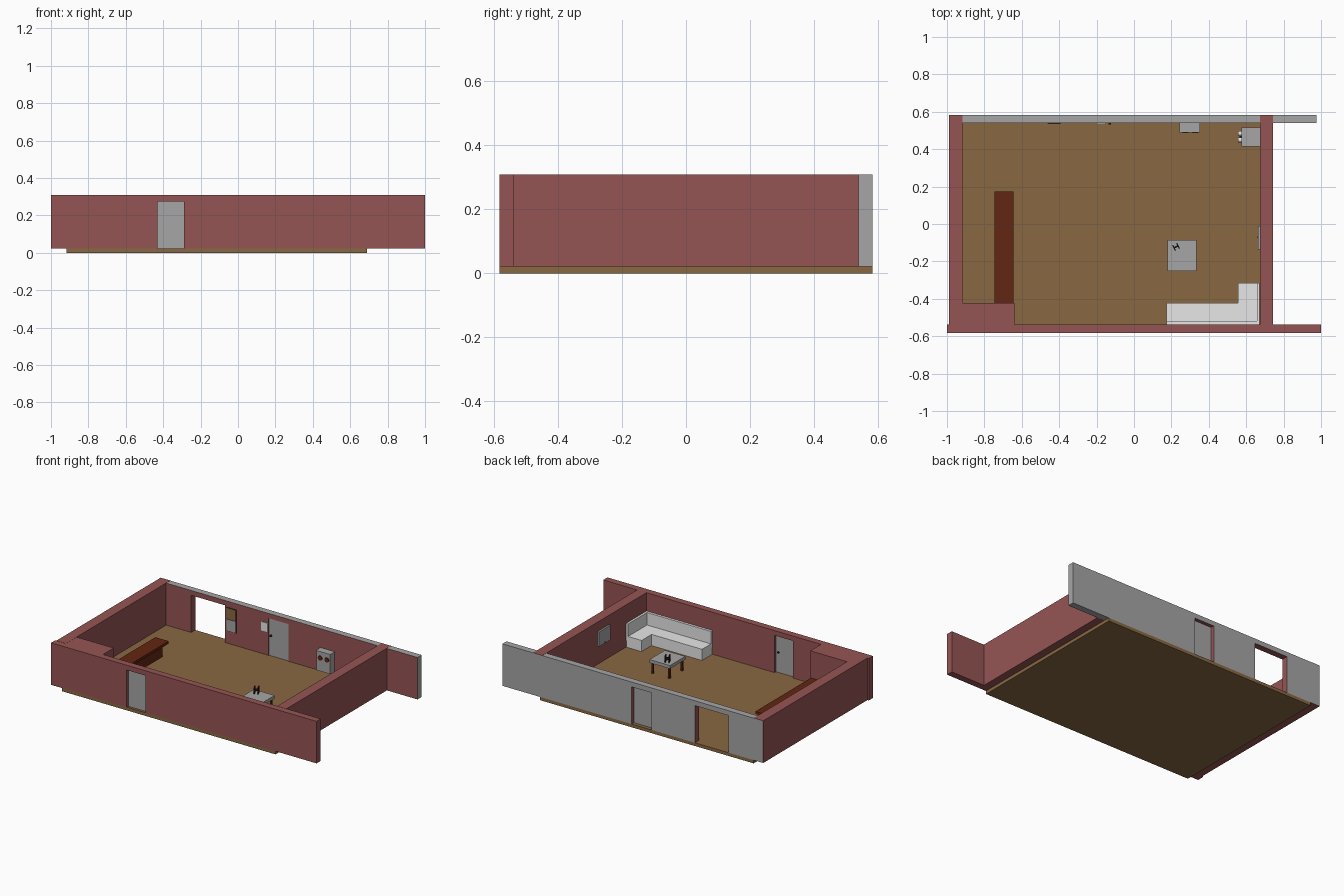
import bpy, bmesh, math
from mathutils import Matrix, Vector

if "Cube" in bpy.data.objects:
    bpy.data.objects.remove(bpy.data.objects["Cube"])


def material(name, r, g, b):
    m = bpy.data.materials.new(name)
    m.diffuse_color = (r, g, b, 1)
    m.use_nodes = True
    m.node_tree.nodes["Principled BSDF"].inputs["Base Color"].default_value = m.diffuse_color
    return m


RED = material("brick red", 0.30, 0.09, 0.088)
GREY = material("mid grey", 0.38, 0.38, 0.38)
FLOOR = material("floor brown", 0.25, 0.14, 0.054)
WOOD = material("dark red wood", 0.125, 0.019, 0.006)
WHITE = material("off white", 0.8, 0.8, 0.8)
DARK = material("dark brown", 0.03, 0.012, 0.008)

F = 0.022    # floor top
TOP = 0.308  # wall top


def finish(name, bm, *mats):
    bmesh.ops.recalc_face_normals(bm, faces=bm.faces)
    me = bpy.data.meshes.new(name)
    bm.to_mesh(me)
    bm.free()
    for m in mats:
        me.materials.append(m)
    ob = bpy.data.objects.new(name, me)
    bpy.context.collection.objects.link(ob)
    return ob


def box(name, x, y, z, mat):
    bm = bmesh.new()
    size = Vector((x[1] - x[0], y[1] - y[0], z[1] - z[0]))
    mid = Vector((x[0] + x[1], y[0] + y[1], z[0] + z[1])) / 2
    bmesh.ops.create_cube(bm, size=1, matrix=Matrix.Translation(mid) @ Matrix.Diagonal(size).to_4x4())
    return finish(name, bm, mat)


def prism(name, outline, axis, a, b, *mats, rule=None):
    """Extrude a 2D outline along y (outline in x,z) or z (outline in x,y)."""
    bm = bmesh.new()
    put = (lambda p: (p[0], a, p[1])) if axis == 'y' else (lambda p: (p[0], p[1], a))
    face = bm.faces.new([bm.verts.new(put(p)) for p in outline])
    out = bmesh.ops.extrude_face_region(bm, geom=[face], use_keep_orig=True)
    move = (0, b - a, 0) if axis == 'y' else (0, 0, b - a)
    bmesh.ops.translate(bm, vec=move, verts=[v for v in out["geom"] if isinstance(v, bmesh.types.BMVert)])
    bmesh.ops.recalc_face_normals(bm, faces=bm.faces)
    bm.normal_update()
    if rule:
        for f in bm.faces:
            f.material_index = rule(f)
    return finish(name, bm, *mats)


def disc(name, centre, radius, depth, axis, mat):
    bm = bmesh.new()
    rot = Matrix.Rotation(math.pi / 2, 4, 'X' if axis == 'y' else 'Y')
    bmesh.ops.create_cone(bm, cap_ends=True, segments=16, radius1=radius, radius2=radius,
                          depth=depth, matrix=Matrix.Translation(centre) @ rot)
    return finish(name, bm, mat)


def wall_outline(x0, x1, openings, head=0.275):
    pts = [(x0, F)]
    for a, b in openings:
        pts += [(a, F), (a, head), (b, head), (b, F)]
    return pts + [(x1, F), (x1, TOP), (x0, TOP)]


# Floor slab
box("floor", (-0.918, 0.69), (-0.582, 0.583), (0, F), FLOOR)

# Front wall with doorway
prism("front_wall", wall_outline(-1, 1, [(-0.43, -0.29)]), 'y', -0.583, -0.538, RED)


# Back wall: grey outside, red towards the room and in the openings
def back_rule(f):
    c, n = f.calc_center_median(), f.normal
    reveal = abs(c.x) < 0.9 and 0.1 < c.z < 0.29 and abs(n.y) < 0.5
    return 1 if n.y < -0.5 or reveal else 0


prism("back_wall", wall_outline(-0.985, 0.975, [(-0.73, -0.475), (-0.147, 0.002)]),
      'y', 0.539, 0.583, GREY, RED, rule=back_rule)

# Side walls and corner block
box("left_wall", (-0.99, -0.918), (-0.54, 0.5825), (F, TOP + 0.001), RED)
box("right_wall", (0.674, 0.744), (-0.54, 0.5825), (F, TOP + 0.001), RED)
box("corner_block", (-0.92, -0.64), (-0.54, -0.423), (F, TOP), RED)

# Doors with knobs
box("front_door", (-0.43, -0.29), (-0.566, -0.554), (F, 0.275), GREY)
box("back_door", (-0.147, 0.002), (0.543, 0.558), (F, 0.275), GREY)
disc("front_door_knob", (-0.31, -0.551, 0.16), 0.006, 0.01, 'y', DARK)
disc("back_door_knob", (-0.13, 0.538, 0.16), 0.007, 0.012, 'y', DARK)

# Wall plates on the back wall
box("picture_backing", (-0.463, -0.389), (0.536, 0.54), (0.108, 0.267), DARK)
box("upper_picture", (-0.46, -0.392), (0.534, 0.537), (0.191, 0.264), FLOOR)
box("lower_picture", (-0.46, -0.392), (0.534, 0.537), (0.111, 0.187), GREY)
box("switch_plate", (-0.2, -0.152), (0.535, 0.54), (0.18, 0.24), WHITE)

# Counter with a supporting half wall
box("counter_top", (-0.745, -0.645), (-0.424, 0.175), (0.108, 0.125), WOOD)
box("counter_support", (-0.72, -0.672), (-0.424, 0.15), (F, 0.108), WOOD)


# Corner sofa: base, cushion and two backrests
def ell(e):
    return [(0.175 + e, -0.536), (0.672, -0.536), (0.672, -0.315 - e),
            (0.555 + e, -0.315 - e), (0.555 + e, -0.423 - e), (0.175 + e, -0.423 - e)]


prism("sofa_base", ell(0.003), 'z', F, 0.07, WHITE)
prism("sofa_cushion", ell(0), 'z', 0.07, 0.1, WHITE)
box("sofa_long_back", (0.175, 0.672), (-0.536, -0.519), (0.1, 0.185), WHITE)
box("sofa_short_back", (0.657, 0.672), (-0.519, -0.315), (0.1, 0.185), WHITE)

# Coffee table
box("table_top", (0.18, 0.335), (-0.25, -0.085), (0.095, 0.117), GREY)
for i, x in enumerate((0.195, 0.32)):
    for j, y in enumerate((-0.235, -0.1)):
        box(f"table_leg_{i}{j}", (x - 0.006, x + 0.006), (y - 0.006, y + 0.006), (F, 0.096), WOOD)

# Small ornament on the table: two uprights joined by a bar
spin = Matrix.Translation((0.225, -0.122, 0.117)) @ Matrix.Rotation(math.radians(25), 4, 'Z')
for name, x, y, z in (("ornament_left", (-0.015, -0.009), (-0.016, 0.016), (0, 0.045)),
                      ("ornament_right", (0.009, 0.015), (-0.016, 0.016), (0, 0.045)),
                      ("ornament_bar", (-0.01, 0.01), (-0.004, 0.004), (0.015, 0.03))):
    box(name, x, y, z, DARK).matrix_world = spin

# Screen on the right wall
box("screen", (0.662, 0.675), (-0.135, -0.01), (0.145, 0.245), GREY)
disc("screen_button", (0.661, -0.07, 0.155), 0.004, 0.004, 'x', DARK)

# Cabinet on the back wall with two round dials
box("cabinet", (0.245, 0.35), (0.492, 0.54), (0.045, 0.175), GREY)
box("cabinet_lid", (0.243, 0.352), (0.49, 0.54), (0.175, 0.18), GREY)
for i, x in enumerate((0.275, 0.325)):
    disc(f"cabinet_dial_{i}", (x, 0.49, 0.135), 0.016, 0.006, 'y', WOOD)

# Side unit on the right wall with two knobs
box("side_unit", (0.575, 0.675), (0.415, 0.515), (F, 0.17), GREY)
for i, y in enumerate((0.45, 0.483)):
    disc(f"side_unit_knob_{i}", (0.566, y, 0.13), 0.013, 0.02, 'x', WHITE)
disc("side_unit_dial", (0.57, 0.467, 0.095), 0.01, 0.012, 'x', DARK)
